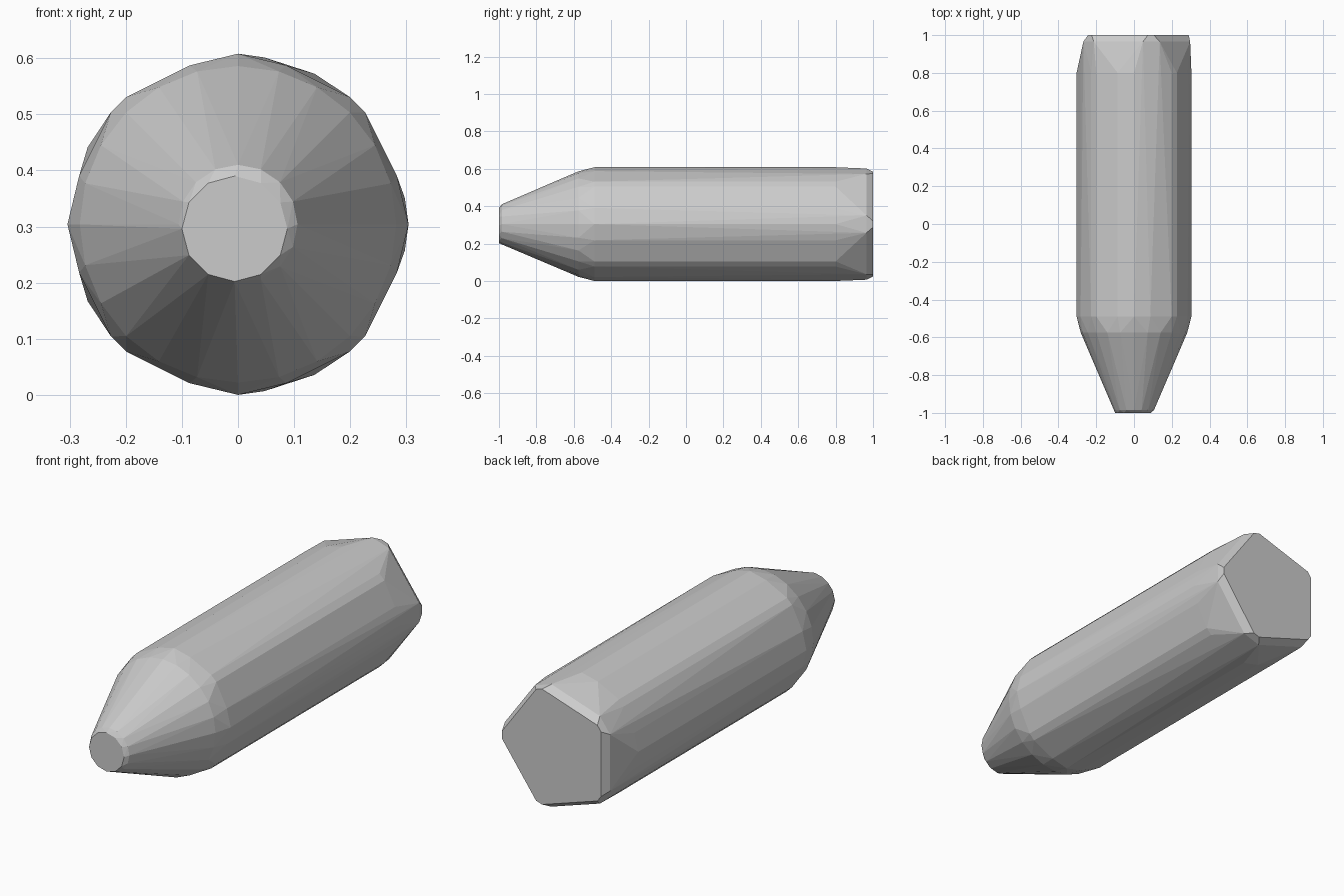
import bpy
import bmesh
from math import acos, cos, sin, pi, radians

cube = bpy.data.objects.get("Cube")
if cube:
    bpy.data.objects.remove(cube, do_unlink=True)

RADIUS = 0.304


def polar(y, radius, degrees, dx=0.0, dz=0.0):
    a = radians(degrees)
    return (radius * cos(a) + dx, y, RADIUS + radius * sin(a) + dz)


# Faceted body section: the same five corners in every quadrant
def body_ring(y):
    corners = ((0, RADIUS), (17, 0.296), (41.4, 0.302), (48.6, 0.302), (73, 0.296))
    return [polar(y, r, q * 90 + a) for q in range(4) for a, r in corners]


# Even ring for the nose
def round_ring(y, radius, sides, dx=0.0, dz=0.0):
    return [polar(y, radius, 360 * i / sides, dx, dz) for i in range(sides)]


# Five-sided section with its corners clipped to a circle
def pentagon_ring(y, apothem, radius):
    spread = acos(apothem / radius) * 180 / pi
    return [polar(y, radius, 36 + 72 * i + s * spread)
            for i in range(5) for s in (-1, 1)]


points = (
    round_ring(-1, 0.094, 12, -0.006, -0.008)     # flat tip
    + round_ring(-0.985, 0.106, 16)               # tip edge
    + round_ring(-0.575, 0.282, 24)               # shoulder
    + body_ring(-0.49) + body_ring(0.8)           # straight body
    + pentagon_ring(0.965, 0.268, 0.301)          # rear edge
    + pentagon_ring(1, 0.244, 0.29)               # flat rear end
)

# Wrap the sections in one convex faceted skin
bm = bmesh.new()
for p in points:
    bm.verts.new(p)
hull = bmesh.ops.convex_hull(bm, input=bm.verts)
spare = {g for g in hull["geom_interior"] + hull["geom_unused"]
         if isinstance(g, bmesh.types.BMVert)}
bmesh.ops.delete(bm, geom=list(spare), context='VERTS')
bmesh.ops.dissolve_limit(bm, angle_limit=radians(0.5), verts=bm.verts, edges=bm.edges)
bmesh.ops.recalc_face_normals(bm, faces=bm.faces)

mesh = bpy.data.meshes.new("tapered_body")
bm.to_mesh(mesh)
bm.free()
body = bpy.data.objects.new("tapered_body", mesh)
bpy.context.collection.objects.link(body)

# Plain grey finish
grey = bpy.data.materials.new("light_grey")
grey.use_nodes = True
colour = (0.6, 0.6, 0.6, 1)
grey.diffuse_color = colour
grey.node_tree.nodes["Principled BSDF"].inputs["Base Color"].default_value = colour
mesh.materials.append(grey)
